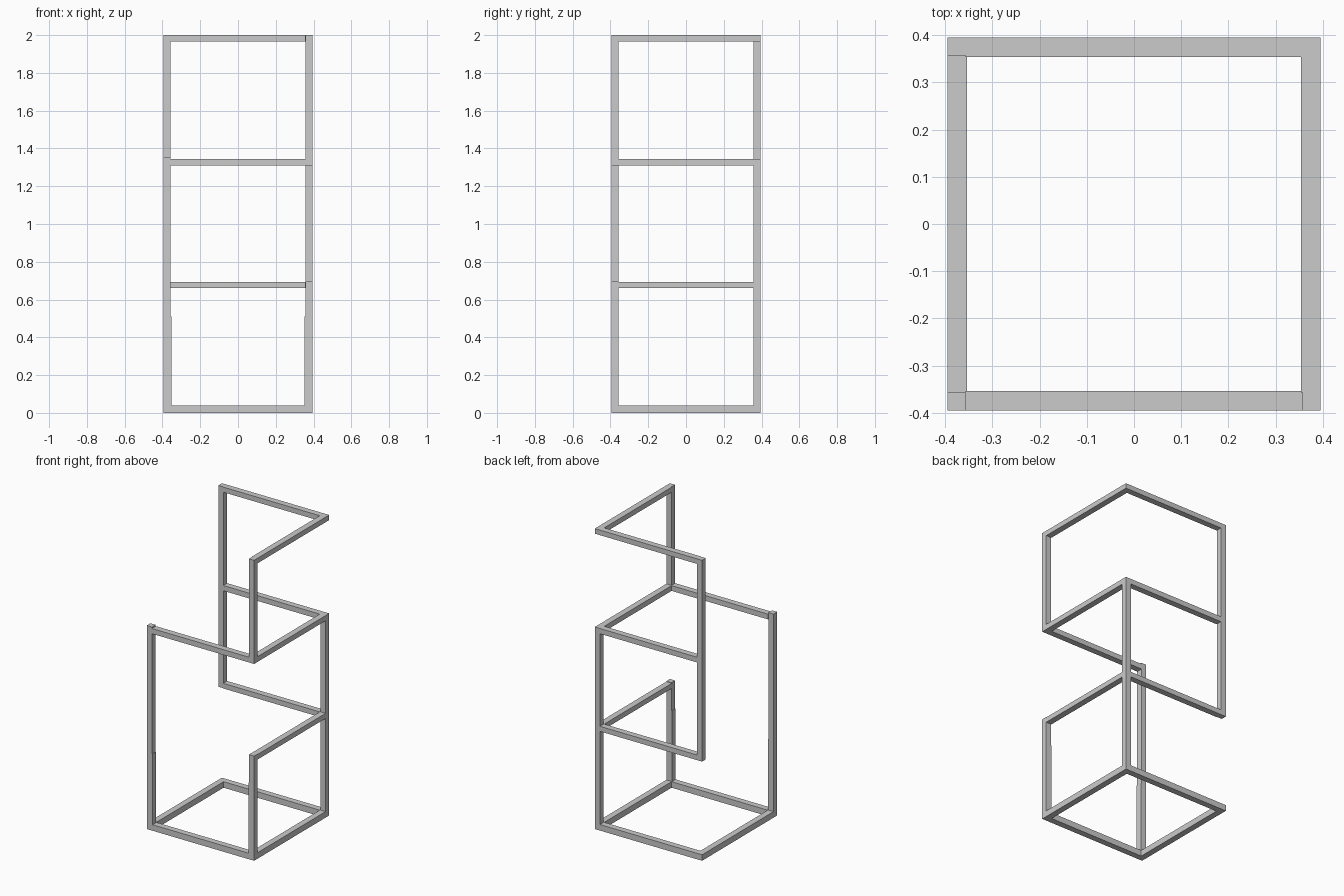
import bpy

if "Cube" in bpy.data.objects:
    bpy.data.objects.remove(bpy.data.objects["Cube"])

H = 0.395          # half width of the tower
T = 0.038          # upright thickness
W = 0.041          # beam width
I = H - T          # inner face of uprights


def box(name, lo, hi):
    x0, y0, z0 = lo
    x1, y1, z1 = hi
    verts = [(x, y, z) for z in (z0, z1) for x, y in
             ((x0, y0), (x1, y0), (x1, y1), (x0, y1))]
    faces = [(3, 2, 1, 0), (4, 5, 6, 7)]
    faces += [(i, (i + 1) % 4, (i + 1) % 4 + 4, i + 4) for i in range(4)]
    me = bpy.data.meshes.new(name)
    me.from_pydata(verts, [], faces)
    ob = bpy.data.objects.new(name, me)
    bpy.context.collection.objects.link(ob)
    return ob


def upright(name, sx, sy, z0, z1, t=T):
    # square post whose outer faces sit on the corner (sx, sy)
    xs = sorted((sx * H, sx * (H - t)))
    ys = sorted((sy * H, sy * (H - T)))
    box(name, (xs[0], ys[0], z0), (xs[1], ys[1], z1))


def beam_x(name, sy, z, x0=-I, x1=I):
    ys = sorted((sy * H, sy * (H - W)))
    box(name, (x0, ys[0], z[0]), (x1, ys[1], z[1]))


def beam_y(name, sx, z, y0=-I, y1=I):
    xs = sorted((sx * H, sx * (H - W)))
    box(name, (xs[0], y0, z[0]), (xs[1], y1, z[1]))


BASE, LOW, MID, TOP = (0, 0.04), (0.66, 0.694), (1.31, 1.345), (1.966, 2.0)

# Uprights: the front pair are slightly thicker at the foot
upright("front_left_foot", -1, -1, 0, 0.51, 0.042)
upright("front_left_upright", -1, -1, 0.51, 1.355)
upright("front_right_foot", 1, -1, 0, 0.51, 0.042)
upright("front_right_lower_upright", 1, -1, 0.51, 0.697)
upright("front_right_upper_upright", 1, -1, MID[0], 2.0)
upright("back_right_upright", 1, 1, 0, MID[1])
upright("back_left_upright", -1, 1, LOW[0], 2.0)

# Base ring, the open back left corner is filled by the back beam
beam_x("base_front_beam", -1, BASE)
beam_x("base_back_beam", 1, BASE, x0=-H)
beam_y("base_right_beam", 1, BASE)
beam_y("base_left_beam", -1, BASE, y1=H - W)

# Lower shelf edges
beam_x("lower_back_beam", 1, LOW)
beam_y("lower_right_beam", 1, LOW)

# Middle shelf edges
beam_x("middle_front_beam", -1, MID)
beam_x("middle_back_beam", 1, MID)
beam_y("middle_right_beam", 1, MID)

# Top edges, meeting at the open back right corner
beam_x("top_back_beam", 1, TOP, x1=H - W)
beam_y("top_right_beam", 1, TOP, y1=H)
